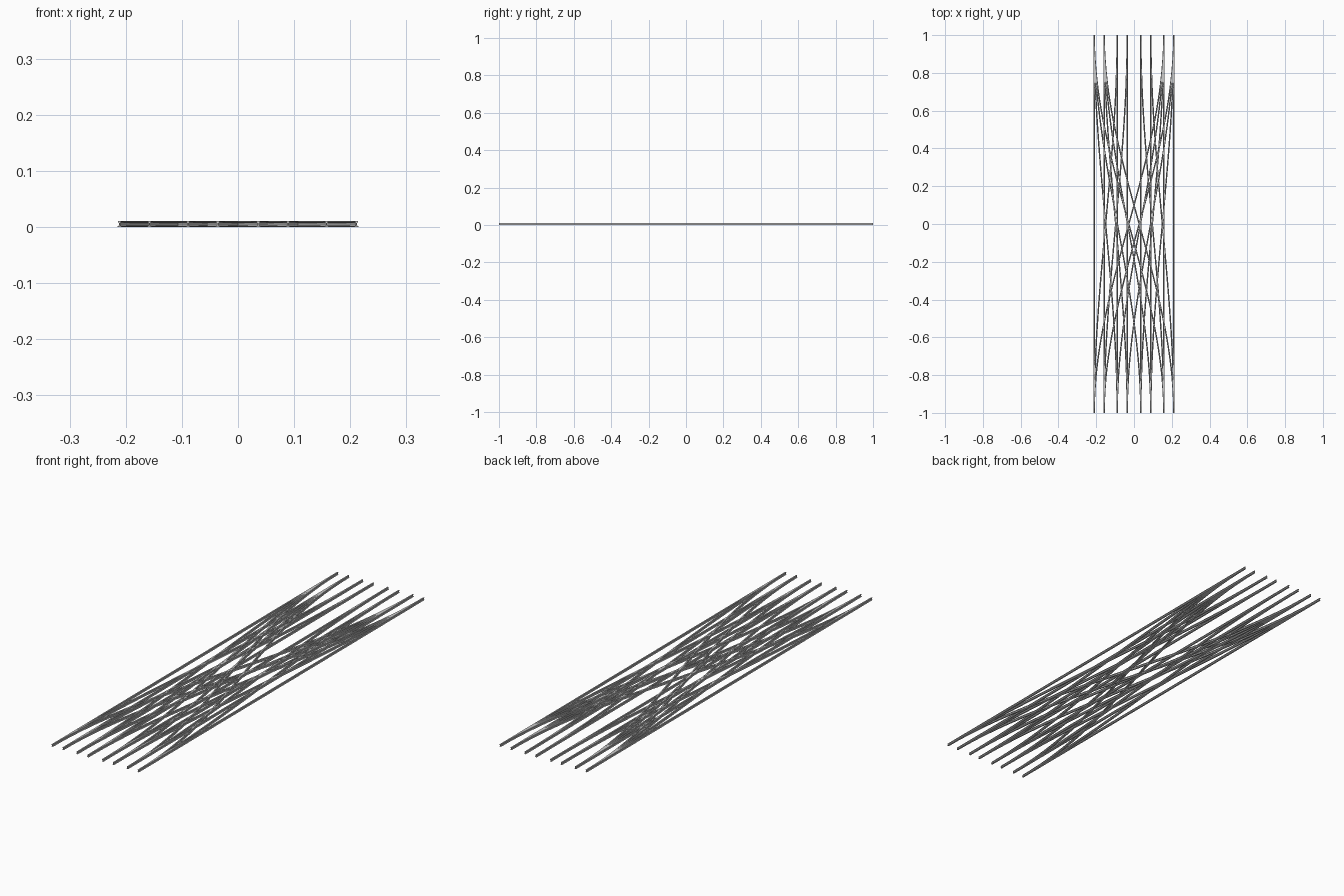
import bpy
import bmesh
import math
from mathutils import Vector

cube = bpy.data.objects.get("Cube")
if cube:
    bpy.data.objects.remove(cube, do_unlink=True)

# Layout: four parallel tracks, numbered left to right in x
TRACK_X = [-0.1845, -0.0625, 0.0625, 0.1845]
HALF_GAUGE = 0.0265
HALF_LENGTH = 1.0
STEPS = 32

# Half of the rail cross-section (offset, height), from foot to head
HALF_RAIL = [(0.0037, 0), (0.0037, 0.0015), (0.001, 0.003), (0.001, 0.0072),
             (0.0028, 0.008), (0.0028, 0.0102), (0.0022, 0.0108)]
PROFILE = HALF_RAIL + [(-u, z) for u, z in reversed(HALF_RAIL)]


def track_path(x_back, x_front, steps):
    """Centre points and sideways normals of an S-curve from back to front."""
    path = []
    for i in range(steps + 1):
        t = i / steps
        x = x_back + (x_front - x_back) * t * t * (3 - 2 * t)
        slope = (x_front - x_back) * 6 * t * (1 - t)
        normal = Vector((2 * HALF_LENGTH, slope, 0)).normalized()
        path.append((Vector((x, HALF_LENGTH * (1 - 2 * t), 0)), normal))
    return path


def add_rail(bm, path, offset):
    """Sweep the rail profile along a path, shifted sideways, with closed ends."""
    rings = [[bm.verts.new(p + n * (offset + u) + Vector((0, 0, z)))
              for u, z in PROFILE] for p, n in path]
    count = len(PROFILE)
    for a, b in zip(rings, rings[1:]):
        for j in range(count):
            k = (j + 1) % count
            bm.faces.new((a[j], a[k], b[k], b[j]))
    bm.faces.new(rings[0])
    bm.faces.new(rings[-1])


def make_track(name, back, front):
    """Build one pair of rails between two track positions."""
    bm = bmesh.new()
    path = track_path(TRACK_X[back], TRACK_X[front], 1 if back == front else STEPS)
    for side in (-1, 1):
        add_rail(bm, path, side * HALF_GAUGE)
    bmesh.ops.recalc_face_normals(bm, faces=bm.faces)
    mesh = bpy.data.meshes.new(name)
    bm.to_mesh(mesh)
    bm.free()
    obj = bpy.data.objects.new(name, mesh)
    bpy.context.collection.objects.link(obj)
    bpy.ops.object.select_all(action='DESELECT')
    obj.select_set(True)
    bpy.context.view_layer.objects.active = obj
    bpy.ops.object.shade_smooth_by_angle(angle=math.radians(25))


# Straight through tracks
for i in range(4):
    make_track(f"straight_rails_{i + 1}", i, i)

# Crossovers (back track, front track), each with its mirrored partner
for back, front in [(0, 1), (1, 0), (0, 2), (0, 3)]:
    for b, f in ((back, front), (3 - back, 3 - front)):
        make_track(f"crossover_rails_{b + 1}_to_{f + 1}", b, f)
